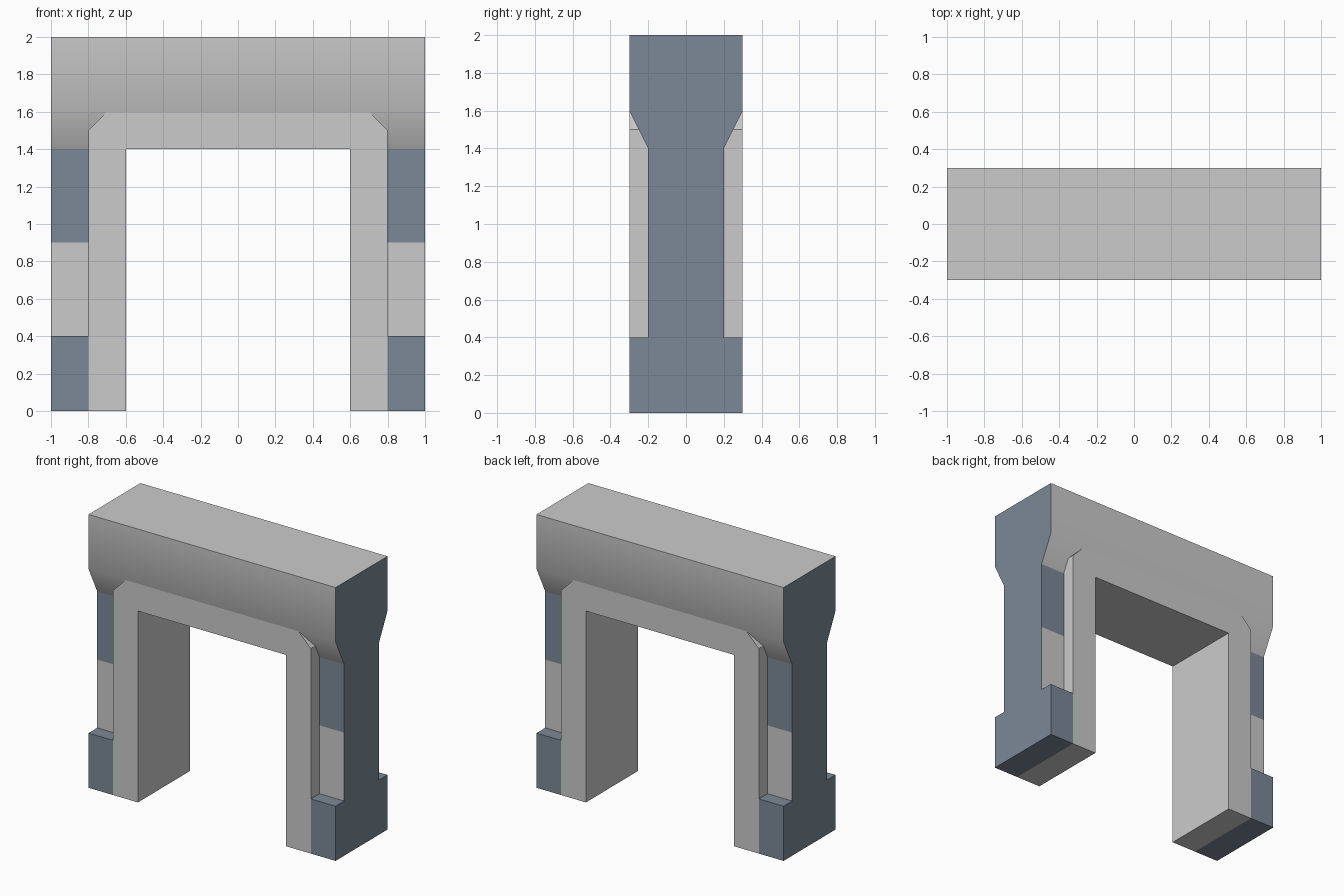
import bpy, bmesh
from mathutils import Vector

if "Cube" in bpy.data.objects:
    bpy.data.objects.remove(bpy.data.objects["Cube"])

blue = bpy.data.materials.new("dark_blue")
blue.diffuse_color = (0.2, 0.25, 0.31, 1)
blue.use_nodes = True
blue.node_tree.nodes["Principled BSDF"].inputs["Base Color"].default_value = blue.diffuse_color
grey = bpy.data.materials.new("grey")
grey.diffuse_color = (0.8, 0.8, 0.8, 1)
grey.use_nodes = True
grey.node_tree.nodes["Principled BSDF"].inputs["Base Color"].default_value = grey.diffuse_color


def extrude(name, points, span, hidden, is_blue):
    """Extrude a closed 3D outline along span, drop hidden faces, colour the rest."""
    bm = bmesh.new()
    face = bm.faces.new([bm.verts.new(p) for p in points])
    out = bmesh.ops.extrude_face_region(bm, geom=[face], use_keep_orig=True)
    moved = [g for g in out["geom"] if isinstance(g, bmesh.types.BMVert)]
    bmesh.ops.translate(bm, verts=moved, vec=Vector(span))
    bmesh.ops.recalc_face_normals(bm, faces=bm.faces)
    bm.normal_update()
    for f in bm.faces:
        f.material_index = int(is_blue(f.normal, f.calc_center_median()))
    drop = [f for f in bm.faces if hidden(f.normal, f.calc_center_median())]
    bmesh.ops.delete(bm, geom=drop, context='FACES')
    me = bpy.data.meshes.new(name)
    bm.to_mesh(me)
    bm.free()
    me.materials.append(grey)
    me.materials.append(blue)
    ob = bpy.data.objects.new(name, me)
    bpy.context.collection.objects.link(ob)
    return ob


def symmetric(half):
    return half + [(-a, z) for a, z in reversed(half)]


# Door frame: chamfered arch outline, full depth
frame_half = [(0.6, 1.4), (0.6, 0), (0.8, 0), (0.8, 1.5), (0.7, 1.6)]
extrude("door_frame", [(x, -0.3, z) for x, z in symmetric(frame_half)], (0, 0.6, 0),
        lambda n, c: n.z > 0.9, lambda n, c: False)

# Side posts: wide foot, narrow shaft whose lower faces are grey
post_half = [(0.3, 0), (0.3, 0.4), (0.2, 0.4), (0.2, 0.9), (0.2, 1.4)]
for side, label in ((-1, "left"), (1, "right")):
    extrude(label + "_post", [(side * 0.8, y, z) for y, z in symmetric(post_half)],
            (side * 0.2, 0, 0),
            lambda n, c: abs(c.x) < 0.81 or c.z > 1.39,
            lambda n, c: not (abs(n.y) > 0.9 and 0.4 < c.z < 0.9))

# Lintel: beam tapering down to the posts, smooth front and back
lintel_half = [(0.2, 1.4), (0.3, 1.6), (0.3, 2.0)]
lintel = extrude("lintel", [(-1, y, z) for y, z in symmetric(lintel_half)], (2, 0, 0),
                 lambda n, c: n.z < -0.9, lambda n, c: abs(n.x) > 0.9)
bpy.ops.object.select_all(action='DESELECT')
lintel.select_set(True)
bpy.context.view_layer.objects.active = lintel
bpy.ops.object.shade_smooth_by_angle()
